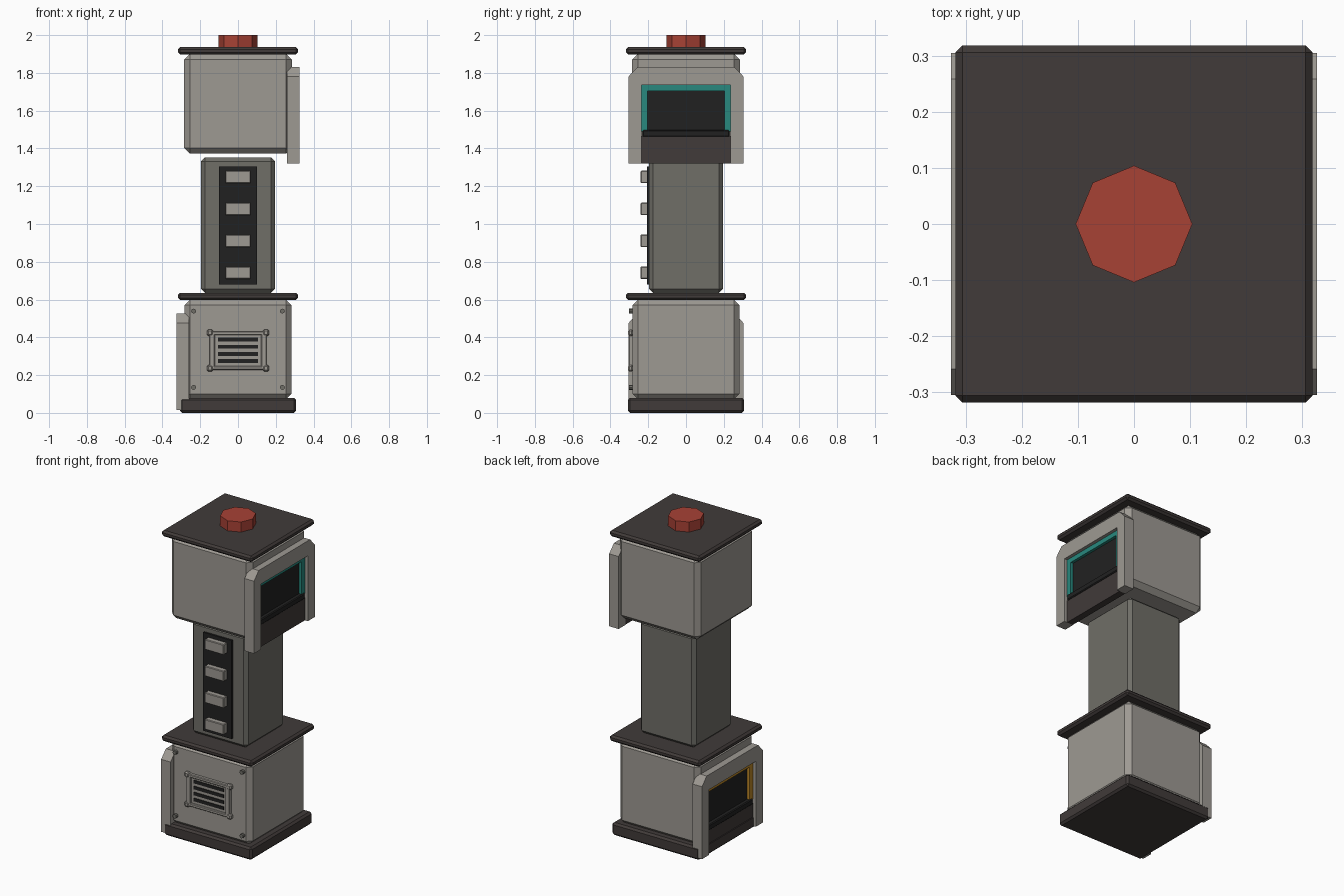
import bpy
import bmesh
from mathutils import Matrix, Vector

cube = bpy.data.objects.get("Cube")
if cube:
    bpy.data.objects.remove(cube, do_unlink=True)


def material(name, rgb):
    m = bpy.data.materials.new(name)
    m.use_nodes = True
    m.diffuse_color = (*rgb, 1)
    m.node_tree.nodes["Principled BSDF"].inputs["Base Color"].default_value = (*rgb, 1)
    return m


LIGHT = material("light grey", (0.34, 0.32, 0.29))
COLUMN = material("column grey", (0.16, 0.156, 0.137))
BROWN = material("dark brown", (0.052, 0.043, 0.041))
BLACK = material("near black", (0.0155, 0.0155, 0.0155))
RED = material("red", (0.39, 0.054, 0.036))
TEAL = material("teal", (0.021, 0.25, 0.21))
AMBER = material("amber", (0.5, 0.24, 0.02))


def finish(name, bm, mat):
    bmesh.ops.recalc_face_normals(bm, faces=bm.faces)
    mesh = bpy.data.meshes.new(name)
    bm.to_mesh(mesh)
    bm.free()
    mesh.materials.append(mat)
    ob = bpy.data.objects.new(name, mesh)
    bpy.context.collection.objects.link(ob)
    return ob


def box(name, xs, ys, zs, mat, bevel=0):
    """Box between pairs of limits, with chamfered edges."""
    bm = bmesh.new()
    bmesh.ops.create_cube(bm, size=1)
    for v in bm.verts:
        v.co = Vector([a + (b - a) * (c + 0.5) for (a, b), c in zip((xs, ys, zs), v.co)])
    if bevel:
        bmesh.ops.bevel(bm, geom=bm.edges[:], offset=bevel, segments=1, affect='EDGES')
    return finish(name, bm, mat)


def block(name, half, z0, z1, mat, bevel):
    return box(name, (-half, half), (-half, half), (z0, z1), mat, bevel)


def disc(name, radius, depth, sides, matrix, mat):
    bm = bmesh.new()
    bmesh.ops.create_cone(bm, cap_ends=True, segments=sides, radius1=radius,
                          radius2=radius, depth=depth, matrix=matrix)
    return finish(name, bm, mat)


def arch(name, side, x0, x1, outline, z, mat):
    """Closed outline, given as its +y half from bottom inside to top inside, mirrored in y."""
    pts = outline + [(-y, h) for y, h in reversed(outline)]
    # the half runs from the inner top round to the outer top
    bm = bmesh.new()
    face = bm.faces.new([bm.verts.new((side * x0, y, z + h)) for y, h in pts])
    ext = bmesh.ops.extrude_face_region(bm, geom=[face])
    for v in ext["geom"]:
        if isinstance(v, bmesh.types.BMVert):
            v.co.x = side * x1
    return finish(name, bm, mat)


# Main stack
block("base", 0.308, 0, 0.08, BROWN, 0.012)
block("lower_body", 0.283, 0.07, 0.6, LIGHT, 0.03)
block("lower_plate", 0.318, 0.597, 0.636, BROWN, 0.012)
block("column", 0.195, 0.636, 1.352, COLUMN, 0.02)
block("upper_body", 0.285, 1.372, 1.9, LIGHT, 0.03)
block("upper_plate", 0.318, 1.897, 1.936, BROWN, 0.012)
disc("top_cap", 0.104, 0.07, 8, Matrix.Translation((0, 0, 1.965)), RED)

# Button strip on the column
box("button_strip", (-0.1, 0.1), (-0.207, -0.19), (0.68, 1.305), BLACK)
for i in range(4):
    z = 0.742 + i * 0.169
    box(f"button_{i + 1}", (-0.067, 0.067), (-0.24, -0.2), (z - 0.033, z + 0.033), LIGHT, 0.004)

# Grille and screws on the lower body
turn = Matrix.Rotation(1.5708, 4, 'X')
box("grille_back", (-0.145, 0.145), (-0.291, -0.28), (0.23, 0.43), LIGHT)
for s in (-1, 1):
    box("grille_side", sorted((s * 0.122, s * 0.152)), (-0.304, -0.28), (0.228, 0.432), LIGHT, 0.004)
    mid = 0.33 + s * 0.092
    box("grille_rail", (-0.13, 0.13), (-0.304, -0.28), (mid - 0.01, mid + 0.01), LIGHT, 0.004)
    for t in (-1, 1):
        x, z = s * 0.148, 0.33 + t * 0.094
        box("grille_corner", (x - 0.017, x + 0.017), (-0.307, -0.28), (z - 0.017, z + 0.017), LIGHT, 0.008)
        spot = Matrix.Translation((s * 0.235, -0.29, 0.337 + t * 0.202))
        disc("screw", 0.013, 0.024, 8, spot @ turn, COLUMN)
for i in range(4):
    z = 0.274 + i * 0.038
    box("grille_slot", (-0.105, 0.105), (-0.295, -0.285), (z - 0.01, z + 0.01), BLACK)


# Screen housings, on opposite sides of the two bodies
def housing(label, side, z, glow):
    def panel(name, x0, x1, half, h0, h1, mat, bevel=0):
        box(f"{label}_{name}", sorted((side * x0, side * x1)), (-half, half),
            (z + h0, z + h1), mat, bevel)

    shell = [(0.235, 0.415), (0.235, 0), (0.305, 0), (0.305, 0.46), (0.258, 0.51)]
    surround = [(0.203, 0.385), (0.203, 0.17), (0.235, 0.17), (0.235, 0.415)]
    for s in (-1, 1):
        tag = "left" if s * side > 0 else "right"
        panel_y = sorted((s * 0.235, s * 0.203))
        box(f"{label}_glow_{tag}", sorted((side * 0.27, side * 0.305)), panel_y,
            (z + 0.17, z + 0.385), glow)
        # half of the outer shell: leg and half of the chamfered top
        bm = bmesh.new()
        pts = [(0, 0.415)] + shell + [(0, 0.51)]
        face = bm.faces.new([bm.verts.new((side * 0.26, s * y, z + h)) for y, h in pts])
        ext = bmesh.ops.extrude_face_region(bm, geom=[face])
        bmesh.ops.translate(bm, vec=(side * 0.066, 0, 0),
                            verts=[v for v in ext["geom"] if isinstance(v, bmesh.types.BMVert)])
        finish(f"{label}_shell_{tag}", bm, LIGHT)
    panel("glow_top", 0.27, 0.305, 0.235, 0.385, 0.415, glow)
    panel("screen", 0.262, 0.287, 0.204, 0.15, 0.386, BLACK)
    panel("shelf", 0.262, 0.312, 0.229, 0.142, 0.178, BLACK, 0.005)
    panel("lower_panel", 0.262, 0.305, 0.235, 0, 0.145, BROWN)


housing("upper_housing", 1, 1.32, TEAL)
housing("lower_housing", -1, 0.015, AMBER)
